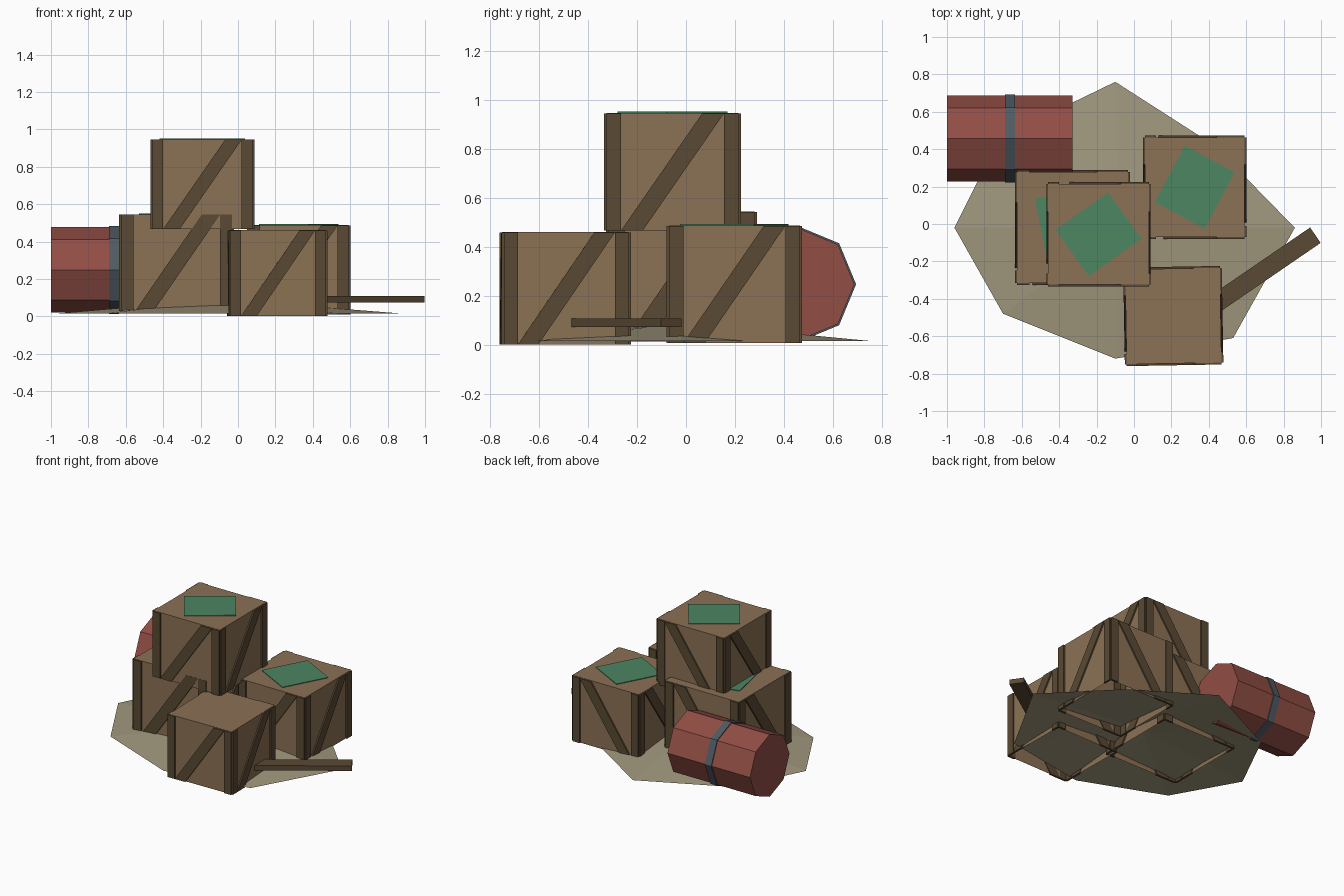
import bpy, bmesh
from math import radians, pi
from mathutils import Matrix, Vector

cube = bpy.data.objects.get("Cube")
if cube:
    bpy.data.objects.remove(cube, do_unlink=True)


def material(name, rgb):
    m = bpy.data.materials.new(name)
    m.use_nodes = True
    m.diffuse_color = (*rgb, 1)
    bsdf = m.node_tree.nodes["Principled BSDF"]
    bsdf.inputs["Base Color"].default_value = (*rgb, 1)
    bsdf.inputs["Roughness"].default_value = 0.9
    return m


WOOD = material("crate wood", (0.26, 0.165, 0.089))
DARK = material("dark wood", (0.102, 0.067, 0.034))
CLOTH = material("canvas", (0.35, 0.31, 0.205))
GREEN = material("green label", (0.072, 0.238, 0.12))
RED = material("barrel red", (0.283, 0.076, 0.058))
STEEL = material("band steel", (0.08, 0.102, 0.122))


def finish(name, bm, mat, loc=(0, 0, 0), turn=0):
    mesh = bpy.data.meshes.new(name)
    bm.to_mesh(mesh)
    bm.free()
    mesh.materials.append(mat)
    ob = bpy.data.objects.new(name, mesh)
    ob.location = loc
    ob.rotation_euler.z = radians(turn)
    bpy.context.collection.objects.link(ob)
    return ob


def box(name, size, mat, loc, turn=0, open_bottom=False):
    bm = bmesh.new()
    bmesh.ops.create_cube(bm, size=1)
    bmesh.ops.scale(bm, vec=size, verts=bm.verts)
    if open_bottom:
        low = [f for f in bm.faces if f.normal.z < -0.5]
        bmesh.ops.delete(bm, geom=low, context='FACES')
    return finish(name, bm, mat, loc, turn)


def crate(name, x, y, z, size, height, turn=0, label_turn=None):
    h, post, proud = size / 2, size * 0.11, 0.01
    box(name + "_body", (size, size, height), WOOD, (x, y, z + height / 2), turn, True)

    # Two corner posts and a diagonal brace on every side
    top = height - 0.002
    inner = h - post
    brace = size * 0.165
    outlines = [
        [(-h, 0), (-inner, 0), (-inner, top), (-h, top)],
        [(inner, 0), (h, 0), (h, top), (inner, top)],
        [(-inner, 0), (brace - inner, 0), (inner, top), (inner - brace, top)],
    ]
    bm = bmesh.new()
    for along_x in (True, False):
        for side in (-1, 1):
            for outline in outlines:
                rings = []
                for depth in (h - 0.005, h + proud):
                    d = side * depth
                    rings.append([bm.verts.new((u, d, w) if along_x else (d, u, w))
                                  for u, w in outline])
                a, b = rings
                bm.faces.new(a)
                bm.faces.new(b)
                for i in range(4):
                    j = (i + 1) % 4
                    bm.faces.new((a[i], a[j], b[j], b[i]))
    bmesh.ops.recalc_face_normals(bm, faces=bm.faces)
    finish(name + "_boards", bm, DARK, (x, y, z), turn)

    # Painted label on the lid
    if label_turn is not None:
        box(name + "_label", (size * 0.64, size * 0.565, 0.006), GREEN,
            (x, y, z + height + 0.002), label_turn)


crate("front_crate", 0.21, -0.492, 0.003, 0.507, 0.459, 1)
crate("back_crate", 0.325, 0.197, 0.01, 0.533, 0.479, 0, 62)
crate("left_crate", -0.328, -0.018, 0.015, 0.594, 0.531, 0, 101.5)
crate("top_crate", -0.19, -0.055, 0.468, 0.538, 0.479, 0, 35.5)

# Ground cloth: a low eight-sided tent
rim = [(0.86, -0.02), (0.43, 0.42), (-0.1, 0.76), (-0.72, 0.46),
       (-0.96, -0.02), (-0.7, -0.48), (-0.1, -0.72), (0.53, -0.61)]
bm = bmesh.new()
peak = bm.verts.new((-0.08, -0.02, 0.092))
edge = [bm.verts.new((x, y, 0.017)) for x, y in rim]
for i, v in enumerate(edge):
    bm.faces.new((peak, v, edge[(i + 1) % len(edge)]))
finish("ground_cloth", bm, CLOTH)


# Barrel lying along x, with one band
def drum(name, x0, x1, radius, mat):
    bm = bmesh.new()
    bmesh.ops.create_cone(bm, cap_ends=True, segments=8, radius1=radius,
                          radius2=radius, depth=x1 - x0,
                          matrix=Matrix.Rotation(pi / 2, 4, 'Y'))
    return finish(name, bm, mat, ((x0 + x1) / 2, 0.457, 0.249))


drum("barrel", -1.0, -0.33, 0.229, RED)
drum("barrel_band", -0.69, -0.637, 0.236, STEEL)

# Loose plank leaning out from the front crate
tip, tail = Vector((0.97, -0.06, 0.092)), Vector((0.35, -0.484, 0.092))
box("loose_plank", ((tip - tail).length, 0.1, 0.036), DARK, (tip + tail) / 2, 34.4)
